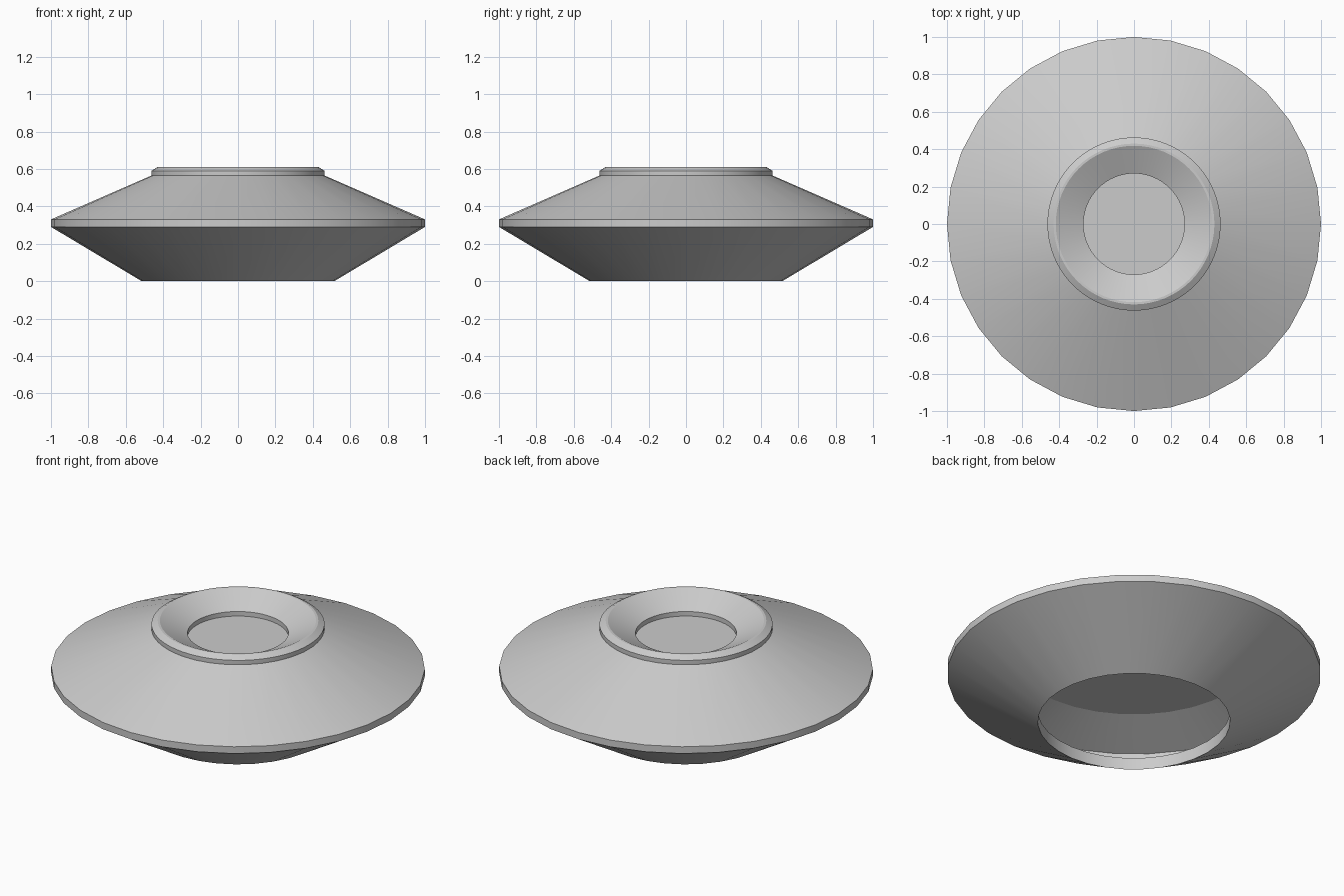
import bpy, bmesh, math

cube = bpy.data.objects.get("Cube")
if cube:
    bpy.data.objects.remove(cube, do_unlink=True)

grey = bpy.data.materials.new("plain grey")
grey.use_nodes = True
grey.diffuse_color = (0.6, 0.6, 0.6, 1)
grey.node_tree.nodes["Principled BSDF"].inputs["Base Color"].default_value = (0.6, 0.6, 0.6, 1)


def lathe(name, profile, sides):
    """Turn a profile of (radius, height) points about the z axis."""
    bm = bmesh.new()
    verts = [bm.verts.new((r, 0, z)) for r, z in profile]
    edges = [bm.edges.new(pair) for pair in zip(verts, verts[1:])]
    bmesh.ops.spin(bm, geom=verts + edges, cent=(0, 0, 0), axis=(0, 0, 1),
                   angle=math.tau, steps=sides, use_duplicate=False)
    bmesh.ops.remove_doubles(bm, verts=bm.verts, dist=0.0005)
    bmesh.ops.recalc_face_normals(bm, faces=bm.faces)
    mesh = bpy.data.meshes.new(name)
    bm.to_mesh(mesh)
    bm.free()
    mesh.materials.append(grey)
    obj = bpy.data.objects.new(name, mesh)
    bpy.context.collection.objects.link(obj)
    bpy.ops.object.select_all(action="DESELECT")
    obj.select_set(True)
    bpy.context.view_layer.objects.active = obj
    bpy.ops.object.shade_smooth_by_angle(angle=math.radians(18))
    return obj


# Hollow double-cone shell: inside from the ceiling to the bottom lip, then outside
lathe("hollow_body", [
    (0, 0.43), (0.67, 0.43), (0.93, 0.335), (0.93, 0.29), (0.515, 0.07),
    (0.515, 0), (1, 0.29), (1, 0.33), (0.462, 0.565), (0.455, 0.49), (0, 0.49),
], 32)

# Bevelled collar with a sloping dish and a sunken flat floor
lathe("top_dish", [
    (0, 0.5), (0.455, 0.5), (0.463, 0.56), (0.463, 0.59), (0.43, 0.61),
    (0.418, 0.61), (0.27, 0.537), (0.27, 0.51), (0, 0.51),
], 64)
